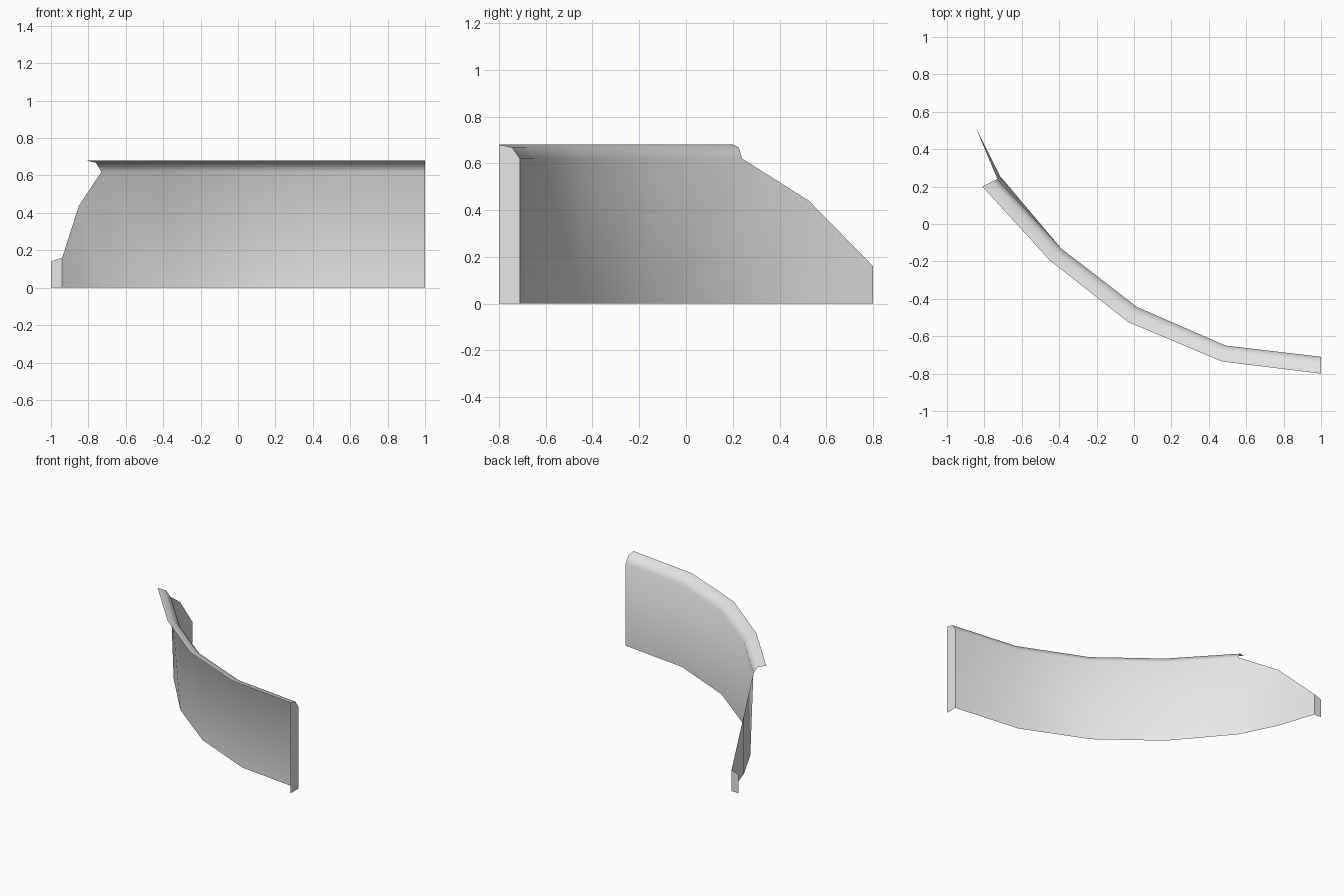
import bpy
import math
import bmesh
from mathutils import Vector

cube = bpy.data.objects.get("Cube")
if cube:
    bpy.data.objects.remove(cube, do_unlink=True)

GREY = (0.8, 0.8, 0.8, 1.0)
grey = bpy.data.materials.new("plain_grey")
grey.use_nodes = True
grey.diffuse_color = GREY
grey.node_tree.nodes["Principled BSDF"].inputs["Base Color"].default_value = GREY


def sheet(name, faces):
    """Thin sheet from a list of faces given as corner points."""
    bm = bmesh.new()
    for corners in faces:
        bm.faces.new([bm.verts.new(p) for p in corners])
    bmesh.ops.remove_doubles(bm, verts=bm.verts[:], dist=0.0005)
    mesh = bpy.data.meshes.new(name)
    bm.to_mesh(mesh)
    bm.free()
    mesh.materials.append(grey)
    obj = bpy.data.objects.new(name, mesh)
    bpy.context.collection.objects.link(obj)
    bpy.ops.object.select_all(action="DESELECT")
    obj.select_set(True)
    bpy.context.view_layer.objects.active = obj
    bpy.ops.object.shade_smooth_by_angle(angle=math.radians(60))
    return obj


def strips(rows):
    """Quads between neighbouring rows of points."""
    return [(lo[i], hi[i], hi[i + 1], lo[i + 1])
            for lo, hi in zip(rows, rows[1:]) for i in range(len(lo) - 1)]


# Plan curves of the wall and of the outer rim of its lip
inner = [(1, -0.71), (0.49, -0.65), (0.015, -0.443), (-0.39, -0.13), (-0.73, 0.24)]
outer = [(1, -0.8), (0.47, -0.735), (-0.03, -0.525), (-0.45, -0.195), (-0.81, 0.2)]
SHOULDER, TOP = 0.62, 0.68


def lip_row(t, z):
    return [Vector((*Vector(a).lerp(Vector(b), t), z)) for a, b in zip(inner, outer)]


# Wall foot and head, sloping down to the tail
foot = [Vector((x, y, 0)) for x, y in inner[:-1] + [(-0.715, 0.255)]]
shoulder = lip_row(0, SHOULDER)
bend = lip_row(0.37, 0.668)
rim = lip_row(1, TOP)
tail = [(-0.85, 0.525, 0.44), (-0.94, 0.8, 0.16)]
tail_head = [Vector(p) for p in tail]
tail_foot = [Vector((x, y, 0)) for x, y, z in tail]

# Curved wall with its rolled lip
sheet("curved_wall", strips([foot + tail_foot, shoulder + tail_head])
      + strips([shoulder, bend, rim]))

# Full-height flange at the wide end
corner = Vector((1, -0.8, 0))
sheet("end_flange", [(corner, foot[0], shoulder[0], bend[0], rim[0])])

# Small tab at the low end
sheet("tail_tab", [(tail_foot[-1], tail_head[-1],
                    Vector((-1, 0.8, 0.14)), Vector((-1, 0.8, 0)))])
